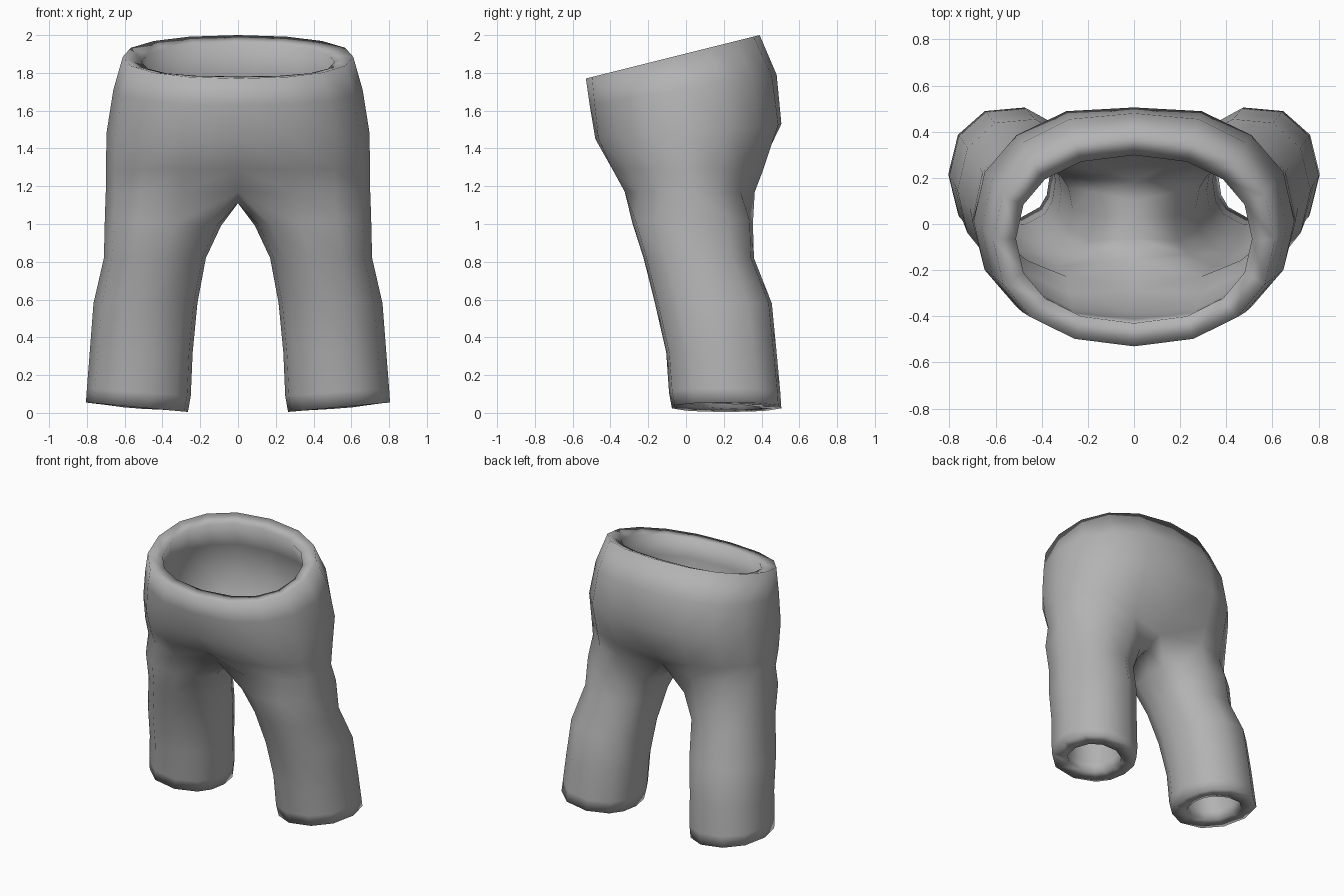
import bpy, bmesh, math

cube = bpy.data.objects.get("Cube")
if cube:
    bpy.data.objects.remove(cube)

cloth = bpy.data.materials.new("grey_cloth")
cloth.use_nodes = True
grey = (0.45, 0.45, 0.45, 1)
cloth.diffuse_color = grey
cloth.node_tree.nodes["Principled BSDF"].inputs["Base Color"].default_value = grey

SEG = 8      # segments of each half ring, front seam to back seam
INNER = 3    # points of the crotch line between the seams


def power(v, e):
    return math.copysign(abs(v) ** e, v)


def torso_ring(bm, z_front, z_back, y_front, y_back, half_width, pinch):
    """Half ring on the left side; pinch draws the centre seam inwards."""
    cy, ry = (y_front + y_back) / 2, (y_back - y_front) / 2
    ring = []
    for j in range(SEG + 1):
        t = math.pi * (j / SEG - 0.5)
        x = half_width * power(math.cos(t), 0.9) if 0 < j < SEG else 0
        s = power(math.sin(t), 0.92)
        y = cy + ry * s
        if j in (0, SEG):
            y -= math.copysign(pinch, s)
        z = z_front + (z_back - z_front) * (s + 1) / 2
        ring.append(bm.verts.new((x, y, z)))
    return ring


def leg_ring(bm, z, x_in, x_out, y_front, y_back, tilt):
    """Closed ring around one leg, in the order of the torso ring plus crotch."""
    cx, rx = (x_in + x_out) / 2, (x_out - x_in) / 2
    cy, ry = (y_front + y_back) / 2, (y_back - y_front) / 2
    angles = [-135 + 270 * j / SEG for j in range(SEG + 1)]
    angles += [135 + 90 * (k + 1) / (INNER + 1) for k in range(INNER)]
    ring = []
    for a in map(math.radians, angles):
        c, s = power(math.cos(a), 0.92), power(math.sin(a), 0.92)
        ring.append(bm.verts.new((cx + rx * c, cy + ry * s, z + tilt * c)))
    return ring


def bridge(bm, upper, lower, closed):
    n = len(upper)
    for i in range(n if closed else n - 1):
        k = (i + 1) % n
        bm.faces.new((upper[i], lower[i], lower[k], upper[k]))


bm = bmesh.new()

# Waist, hips and seat: z front, z back, y front, y back, half width, pinch
torso = [torso_ring(bm, *r) for r in (
    (1.77, 2.00, -0.53, 0.39, 0.61, 0),
    (1.63, 1.79, -0.52, 0.49, 0.66, 0.01),
    (1.45, 1.53, -0.50, 0.525, 0.695, 0.02),
    (1.29, 1.29, -0.42, 0.44, 0.70, 0.05),
    (1.17, 1.17, -0.35, 0.39, 0.70, 0.11),
)]
for a, b in zip(torso, torso[1:]):
    bridge(bm, a, b, False)

# Crotch line joins the back seam to the front seam
front, back = torso[-1][0].co, torso[-1][-1].co
crotch = []
for k in range(INNER):
    p = back.lerp(front, (k + 1) / (INNER + 1))
    crotch.append(bm.verts.new((0, p.y, 1.11)))

# Leg: z, inner x, outer x, y front, y back, tilt
legs = [torso[-1] + crotch] + [leg_ring(bm, *r) for r in (
    (1.01, 0.09, 0.705, -0.29, 0.36, 0.02),
    (0.82, 0.17, 0.71, -0.23, 0.365, 0),
    (0.58, 0.215, 0.765, -0.17, 0.46, 0),
    (0.32, 0.24, 0.785, -0.11, 0.485, 0),
    (0.11, 0.25, 0.80, -0.095, 0.505, 0.02),
    (0.03, 0.265, 0.805, -0.08, 0.51, 0.025),
)]
for a, b in zip(legs, legs[1:]):
    bridge(bm, a, b, True)

# Mirrored half
geom = bm.verts[:] + bm.edges[:] + bm.faces[:]
bmesh.ops.mirror(bm, geom=geom, axis="X", merge_dist=0.0005)
bmesh.ops.recalc_face_normals(bm, faces=bm.faces)
# Outward direction: the lowest front face of the waist must face -y
bm.faces.ensure_lookup_table()
probe = min(bm.faces, key=lambda f: f.calc_center_median().y)
if probe.normal.y > 0:
    bmesh.ops.reverse_faces(bm, faces=bm.faces)

mesh = bpy.data.meshes.new("trousers")
bm.to_mesh(mesh)
bm.free()
mesh.materials.append(cloth)
mesh.shade_smooth()
trousers = bpy.data.objects.new("trousers", mesh)
bpy.context.collection.objects.link(trousers)

# Thick cloth with open waist and hems
shell = trousers.modifiers.new("cloth_thickness", "SOLIDIFY")
shell.thickness = 0.1
shell.offset = -1
shell.use_even_offset = True
